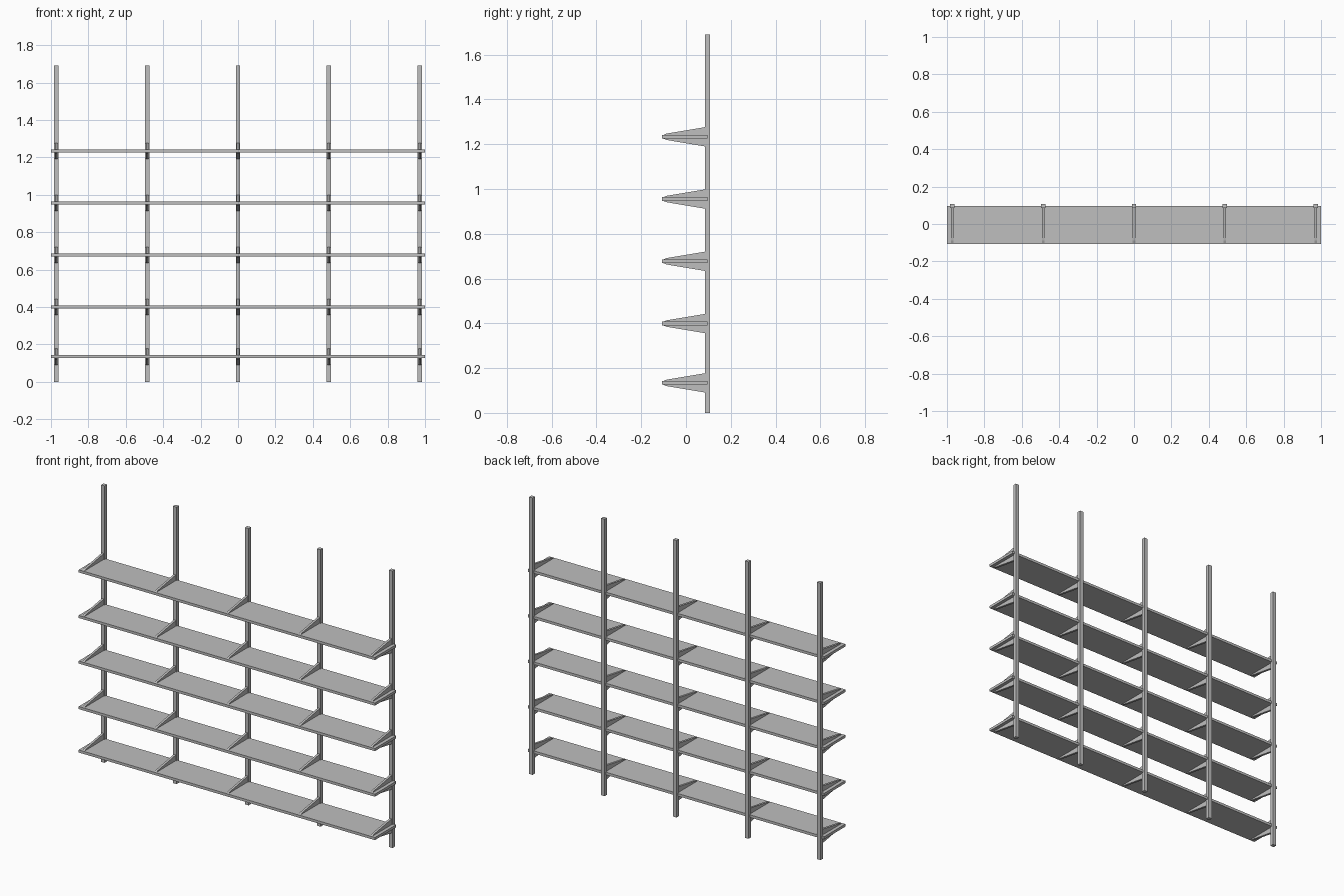
import bpy
import bmesh

cube = bpy.data.objects.get("Cube")
if cube:
    bpy.data.objects.remove(cube, do_unlink=True)

grey = bpy.data.materials.new("plain_grey")
grey.use_nodes = True
GREY = (0.52, 0.52, 0.52, 1)
grey.diffuse_color = GREY
grey.node_tree.nodes["Principled BSDF"].inputs["Base Color"].default_value = GREY


def prism(name, outline, x, width):
    """Extrude a (y, z) outline along x, centred on x."""
    bm = bmesh.new()
    face = bm.faces.new([bm.verts.new((x - width / 2, y, z)) for y, z in outline])
    ext = bmesh.ops.extrude_face_region(bm, geom=[face])
    moved = [v for v in ext["geom"] if isinstance(v, bmesh.types.BMVert)]
    bmesh.ops.translate(bm, verts=moved, vec=(width, 0, 0))
    bmesh.ops.recalc_face_normals(bm, faces=bm.faces)
    mesh = bpy.data.meshes.new(name)
    bm.to_mesh(mesh)
    bm.free()
    mesh.materials.append(grey)
    obj = bpy.data.objects.new(name, mesh)
    bpy.context.collection.objects.link(obj)
    return obj


def rect(y0, y1, z0, z1):
    return [(y0, z0), (y1, z0), (y1, z1), (y0, z1)]


post_xs = [-0.972, -0.486, 0, 0.486, 0.972]
shelf_zs = [0.134, 0.399, 0.677, 0.955, 1.233]

# Wall uprights
for i, x in enumerate(post_xs):
    prism(f"upright_{i + 1}", rect(0.085, 0.108, 0, 1.69), x, 0.024)

# Shelves with a tapered bracket at every upright
for j, z in enumerate(shelf_zs):
    prism(f"shelf_{j + 1}", rect(-0.108, 0.096, z - 0.008, z + 0.008), 0, 2.0)
    upper = [(0.09, 0.044), (-0.088, 0.014), (-0.106, 0.006)]
    outline = [(y, z + h) for y, h in upper] + [(y, z - h) for y, h in reversed(upper)]
    for i, x in enumerate(post_xs):
        prism(f"bracket_{j + 1}_{i + 1}", outline, x, 0.014)
